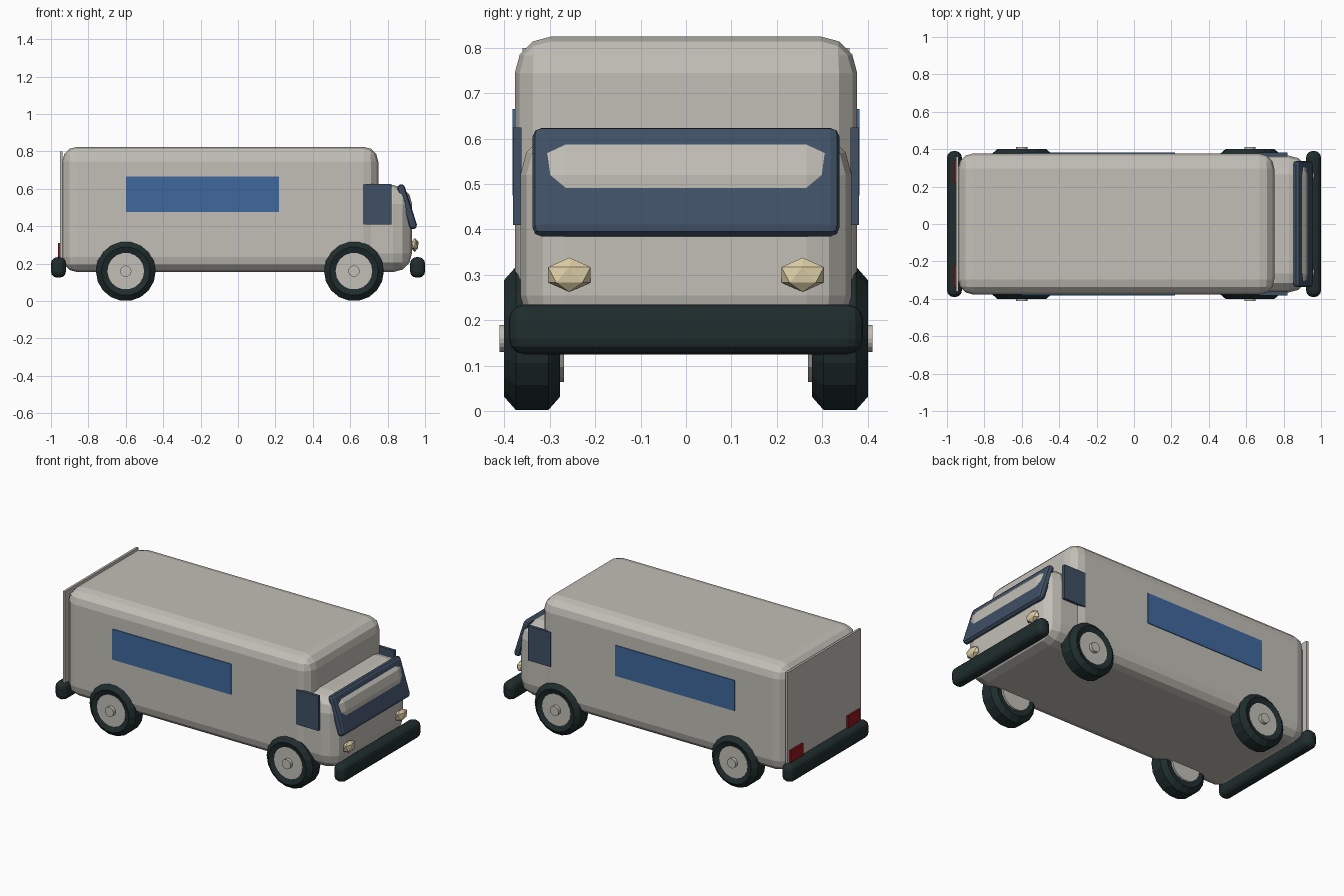
import bpy, bmesh, math
from mathutils import Matrix

if "Cube" in bpy.data.objects:
    bpy.data.objects.remove(bpy.data.objects["Cube"])


def material(name, r, g, b):
    m = bpy.data.materials.new(name)
    m.use_nodes = True
    m.diffuse_color = (r, g, b, 1)
    m.node_tree.nodes["Principled BSDF"].inputs["Base Color"].default_value = (r, g, b, 1)
    return m


PAINT = material("warm_grey_paint", 0.54, 0.52, 0.47)
RUBBER = material("black_green_rubber", 0.014, 0.026, 0.026)
GLASS = material("dark_blue_glass", 0.05, 0.08, 0.13)
BLUE = material("blue_panel", 0.05, 0.14, 0.34)
LAMP = material("cream_lamp", 0.72, 0.62, 0.38)
RED = material("red_lamp", 0.3, 0.008, 0.012)


def finish(name, bm, mat):
    bmesh.ops.recalc_face_normals(bm, faces=bm.faces)
    me = bpy.data.meshes.new(name)
    bm.to_mesh(me)
    bm.free()
    me.materials.append(mat)
    ob = bpy.data.objects.new(name, me)
    bpy.context.collection.objects.link(ob)
    return ob


def box(name, mat, x, y, z, bevel=0, segments=3):
    """Box between (min, max) pairs, with optional rounded edges."""
    size = [b - a for a, b in (x, y, z)]
    mid = [(a + b) / 2 for a, b in (x, y, z)]
    bm = bmesh.new()
    bmesh.ops.create_cube(bm, size=1)
    bmesh.ops.scale(bm, vec=size, verts=bm.verts)
    if bevel:
        bmesh.ops.bevel(bm, geom=bm.edges[:], offset=bevel, segments=segments,
                        profile=0.5, affect='EDGES')
    ob = finish(name, bm, mat)
    ob.location = mid
    return ob


def lathe(name, mat, profile, x, y, z, side, steps=18):
    """Spin (radius, offset) points about the wheel axis."""
    bm = bmesh.new()
    verts = [bm.verts.new((r, side * o, 0)) for r, o in profile]
    edges = [bm.edges.new(p) for p in zip(verts, verts[1:])]
    bmesh.ops.spin(bm, geom=verts + edges, cent=(0, 0, 0), axis=(0, 1, 0),
                   angle=math.tau, steps=steps)
    bmesh.ops.remove_doubles(bm, verts=bm.verts, dist=0.0005)
    ob = finish(name, bm, mat)
    ob.location = (x, y, z)
    return ob


# Cargo body, cab nose and rear door
box("cargo_body", PAINT, (-0.94, 0.75), (-0.377, 0.377), (0.155, 0.825), 0.08)
box("cab", PAINT, (0.45, 0.93), (-0.365, 0.365), (0.155, 0.62), 0.1)
box("rear_door", PAINT, (-0.952, -0.938), (-0.36, 0.36), (0.17, 0.80))

# Bumpers
box("front_bumper", RUBBER, (0.92, 1.0), (-0.39, 0.39), (0.125, 0.235), 0.034)
box("rear_bumper", RUBBER, (-1.0, -0.92), (-0.39, 0.39), (0.125, 0.235), 0.034)

# Sloping windscreen with its pale strip
slope = Matrix.Translation((0.904, 0, 0.504)) @ Matrix.Rotation(-0.31, 4, 'Y')
screen = box("windscreen", GLASS, (-0.021, 0.021), (-0.338, 0.338), (-0.125, 0.125), 0.02, 2)
screen.matrix_world = slope
bm = bmesh.new()
outline = [(-0.28, 0), (-0.257, -0.025), (0.257, -0.025),
           (0.28, 0), (0.257, 0.025), (-0.257, 0.025)]
face = bm.faces.new([bm.verts.new((0.018, y, z + 0.025)) for y, z in outline])
ext = bmesh.ops.extrude_face_region(bm, geom=[face])
bmesh.ops.translate(bm, vec=(0.008, 0, 0),
                    verts=[v for v in ext["geom"] if isinstance(v, bmesh.types.BMVert)])
finish("windscreen_strip", bm, PAINT).matrix_world = slope

# Parts repeated on both sides
TYRE = [(0.098, -0.058), (0.13, -0.062), (0.16, -0.036), (0.16, 0.036),
        (0.13, 0.062), (0.098, 0.05), (0.098, -0.058)]
HUB = [(0, -0.07), (0.098, -0.07), (0.098, 0.052), (0, 0.052)]
CAP = [(0, 0.04), (0.03, 0.04), (0.03, 0.072), (0, 0.072)]
for side, label in ((1, "left"), (-1, "right")):
    def span(a, b):
        return tuple(sorted((side * a, side * b)))

    box(label + "_side_panel", BLUE, (-0.6, 0.22), span(0.374, 0.382), (0.475, 0.665))
    box(label + "_cab_window", GLASS, (0.667, 0.82), span(0.362, 0.381), (0.41, 0.625))
    box(label + "_tail_lamp", RED, (-0.962, -0.948), span(0.22, 0.34), (0.19, 0.31))

    # Faceted headlamp
    bm = bmesh.new()
    bmesh.ops.create_icosphere(bm, subdivisions=1, radius=1)
    bmesh.ops.scale(bm, vec=(0.023, 0.055, 0.038), verts=bm.verts)
    finish(label + "_headlamp", bm, LAMP).location = (0.945, side * 0.257, 0.30)

    # Wheels
    for x, end in ((0.62, "front"), (-0.6, "rear")):
        for part, mat, profile in (("tyre", RUBBER, TYRE), ("hub", PAINT, HUB),
                                   ("hub_cap", PAINT, CAP)):
            lathe(f"{label}_{end}_{part}", mat, profile, x, side * 0.339, 0.16, side)
